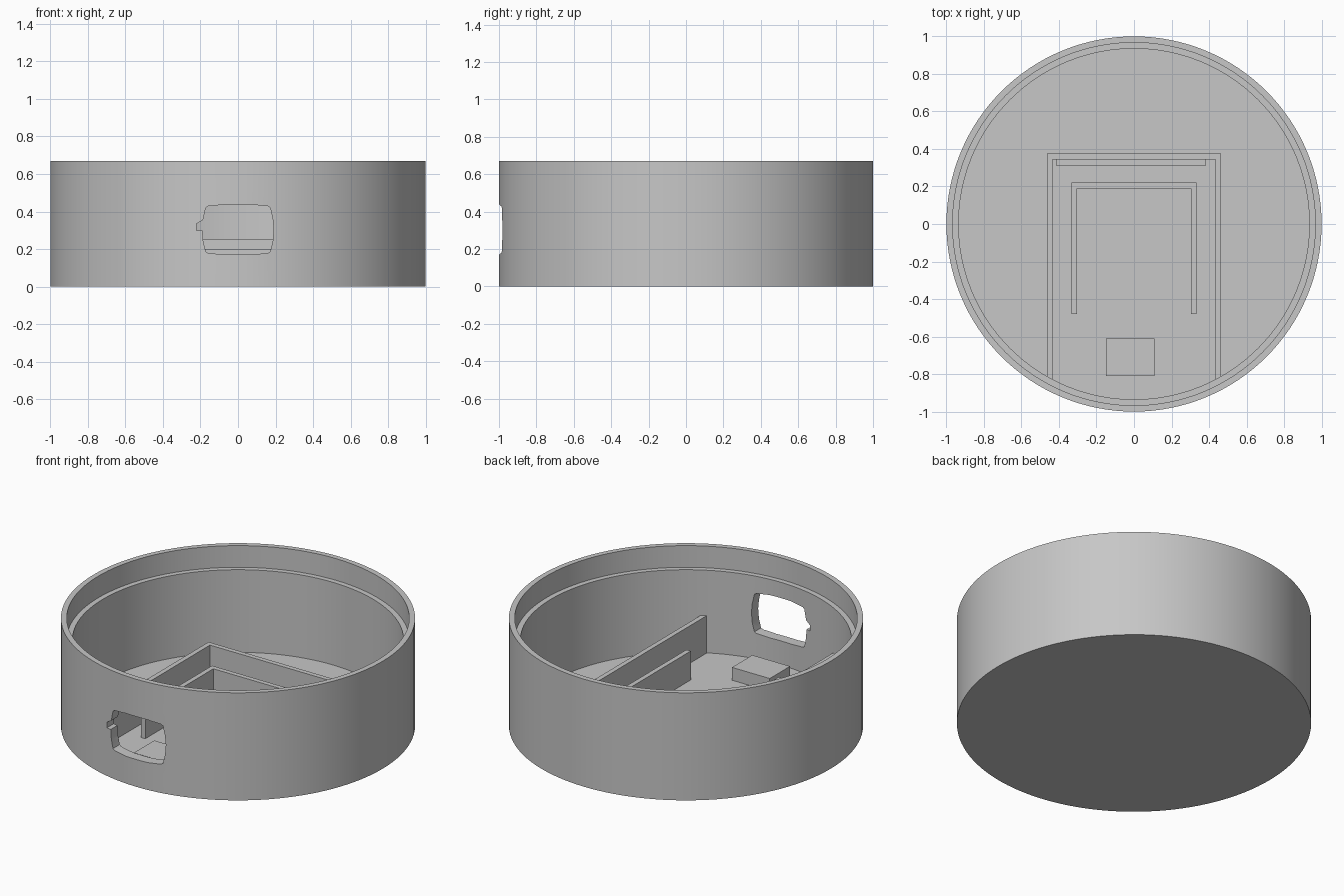
import bpy, bmesh
from math import pi
from mathutils import Vector

cube = bpy.data.objects.get("Cube")
if cube:
    bpy.data.objects.remove(cube, do_unlink=True)

grey = bpy.data.materials.new("plain grey")
grey.use_nodes = True
colour = (0.57, 0.57, 0.57, 1)
grey.diffuse_color = colour
grey.node_tree.nodes["Principled BSDF"].inputs["Base Color"].default_value = colour

FLOOR = 0.02
SINK = 0.01  # parts are rooted slightly inside the floor


def finish(name, bm):
    bmesh.ops.recalc_face_normals(bm, faces=bm.faces)
    mesh = bpy.data.meshes.new(name)
    bm.to_mesh(mesh)
    bm.free()
    mesh.materials.append(grey)
    ob = bpy.data.objects.new(name, mesh)
    bpy.context.collection.objects.link(ob)
    return ob


def prism(name, points, direction):
    """Extrude a closed outline along a direction."""
    bm = bmesh.new()
    face = bm.faces.new([bm.verts.new(p) for p in points])
    out = bmesh.ops.extrude_face_region(bm, geom=[face])
    moved = [v for v in out["geom"] if isinstance(v, bmesh.types.BMVert)]
    bmesh.ops.translate(bm, verts=moved, vec=Vector(direction))
    return finish(name, bm)


def floor_part(name, outline, top):
    return prism(name, [(x, y, SINK) for x, y in outline], (0, 0, top - SINK))


def u_wall(name, half, back, front, top, t=0.03):
    """Three-sided wall, open towards the front."""
    right = [(-half, front), (-half, back)]
    inner = [(-half + t, back - t), (-half + t, front)]
    left = [(-x, y) for x, y in reversed(right)]
    inner_left = [(-x, y) for x, y in reversed(inner)]
    return floor_part(name, right + left + inner_left + inner, top)


def rectangle(x0, x1, y0, y1):
    return [(x0, y0), (x1, y0), (x1, y1), (x0, y1)]


# Round shell with floor and stepped rim
profile = [(0, 0), (1, 0), (1, 0.67), (0.967, 0.67), (0.967, 0.535),
           (0.935, 0.535), (0.935, FLOOR), (0, FLOOR)]
bm = bmesh.new()
verts = [bm.verts.new((r, 0, z)) for r, z in profile]
edges = [bm.edges.new(pair) for pair in zip(verts, verts[1:])]
bmesh.ops.spin(bm, geom=verts + edges, cent=(0, 0, 0), axis=(0, 0, 1),
               angle=2 * pi, steps=128)
bmesh.ops.remove_doubles(bm, verts=bm.verts, dist=0.0001)
shell = finish("round_shell", bm)

# Front opening with bulging sides and a small side notch
side = [(0.07, 0.437), (0.16, 0.428), (0.172, 0.42), (0.185, 0.36), (0.19, 0.305),
        (0.185, 0.24), (0.172, 0.187), (0.16, 0.179), (0.07, 0.17)]
notch = [(-0.19, 0.30), (-0.22, 0.30), (-0.22, 0.335), (-0.187, 0.355)]
mirrored = [(-x, z) for x, z in reversed(side)]
lower = [p for p in mirrored if p[1] < 0.30]
upper = [p for p in mirrored if p[1] > 0.355]
outline = side + lower + notch + upper
cutter = prism("opening_cutter", [(x, -1.2, z) for x, z in outline], (0, 0.45, 0))
cutter.hide_render = True

cut = shell.modifiers.new("opening", "BOOLEAN")
cut.object = cutter
cut.operation = "DIFFERENCE"
cut.solver = "EXACT"
bpy.context.view_layer.objects.active = shell
bpy.ops.object.select_all(action="DESELECT")
shell.select_set(True)
bpy.ops.object.modifier_apply(modifier=cut.name)
bpy.data.objects.remove(cutter, do_unlink=True)
bpy.ops.object.shade_smooth_by_angle(angle=pi / 6)

# Inner walls and mounting parts
u_wall("outer_wall", 0.465, 0.375, -0.825, 0.253)
u_wall("inner_wall", 0.333, 0.22, -0.48, 0.2)
floor_part("back_bar", rectangle(-0.415, 0.385, 0.312, 0.346), 0.12)
floor_part("front_block", rectangle(-0.15, 0.11, -0.81, -0.61), 0.1)
